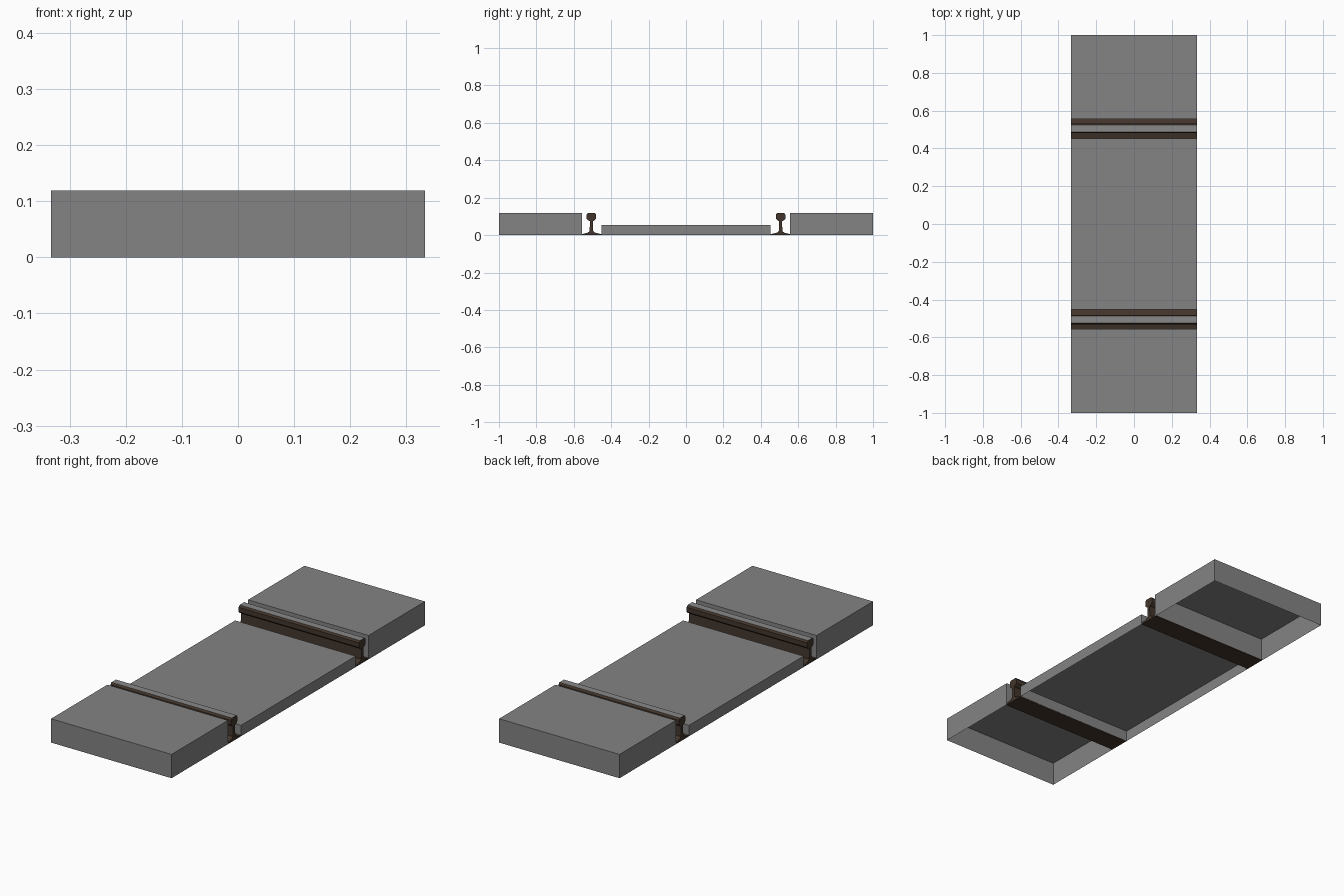
import bpy, bmesh

if "Cube" in bpy.data.objects:
    bpy.data.objects.remove(bpy.data.objects["Cube"])

HALF = 0.333      # half length of the track piece along x
RAIL_Y = 0.506    # rail centre line


def material(name, rgb):
    m = bpy.data.materials.new(name)
    m.diffuse_color = (*rgb, 1)
    m.use_nodes = True
    m.node_tree.nodes["Principled BSDF"].inputs["Base Color"].default_value = m.diffuse_color
    return m


CONCRETE = material("concrete grey", (0.23, 0.23, 0.23))
RUST = material("rusty brown", (0.055, 0.036, 0.025))
STEEL = material("worn steel", (0.25, 0.25, 0.25))


def finish(name, bm, mats):
    me = bpy.data.meshes.new(name)
    bm.to_mesh(me)
    bm.free()
    for m in mats:
        me.materials.append(m)
    ob = bpy.data.objects.new(name, me)
    bpy.context.collection.objects.link(ob)
    return ob


def slab(name, y0, y1, height):
    """Hollow slab, open underneath."""
    bm = bmesh.new()
    bmesh.ops.create_cube(bm, size=1)
    for v in bm.verts:
        v.co.x *= 2 * HALF
        v.co.y = y1 if v.co.y > 0 else y0
        v.co.z = height if v.co.z > 0 else 0
    bm.normal_update()
    bottom = [f for f in bm.faces if f.normal.z < -0.9]
    bmesh.ops.delete(bm, geom=bottom, context='FACES_ONLY')
    finish(name, bm, [CONCRETE])


def rail(name, yc):
    """Rail profile swept along x; the running surface on top is bare steel."""
    half = [(0.053, 0.0), (0.053, 0.005), (0.02, 0.013), (0.009, 0.022),
            (0.008, 0.074), (0.017, 0.079), (0.025, 0.087),
            (0.025, 0.110), (0.018, 0.119)]
    profile = half + [(-y, z) for y, z in reversed(half)]
    bm = bmesh.new()
    face = bm.faces.new([bm.verts.new((-HALF, yc + y, z)) for y, z in profile])
    ext = bmesh.ops.extrude_face_region(bm, geom=[face], use_keep_orig=True)
    moved = [g for g in ext['geom'] if isinstance(g, bmesh.types.BMVert)]
    bmesh.ops.translate(bm, verts=moved, vec=(2 * HALF, 0, 0))
    bmesh.ops.recalc_face_normals(bm, faces=bm.faces[:])
    bm.normal_update()
    for f in bm.faces:
        if f.normal.z > 0.9 and f.calc_center_median().z > 0.115:
            f.material_index = 1
    finish(name, bm, [RUST, STEEL])


# Road slabs: low one between the rails, taller ones outside
slab("middle_slab", -0.453, 0.453, 0.055)
slab("front_slab", -1.0, -0.555, 0.119)
slab("back_slab", 0.555, 1.0, 0.119)

# Rails
rail("front_rail", -RAIL_Y)
rail("back_rail", RAIL_Y)
